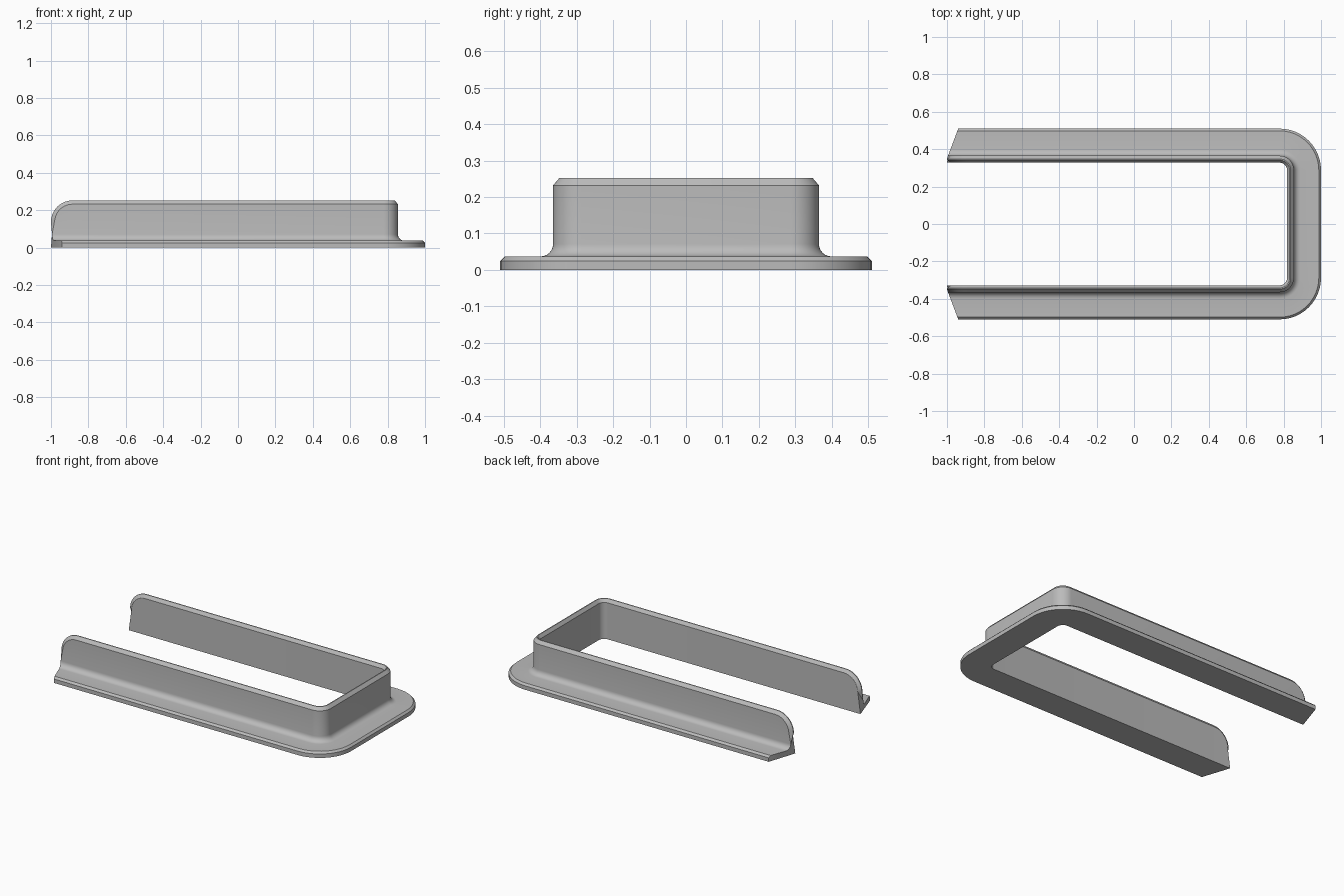
import bpy, bmesh
from math import sin, cos, pi

if "Cube" in bpy.data.objects:
    bpy.data.objects.remove(bpy.data.objects["Cube"])

grey = bpy.data.materials.new("plain grey")
grey.use_nodes = True
colour = (0.5, 0.5, 0.5, 1)
grey.diffuse_color = colour
grey.node_tree.nodes["Principled BSDF"].inputs["Base Color"].default_value = colour

CX, CY = 0.778, 0.288                # centres of the corner arcs
R_IN, R_WALL, R_RIM = 0.04, 0.077, 0.222
TOP, END_R, CH = 0.252, 0.115, 0.02  # wall height, end rounding, chamfer
FLANGE, FIL = 0.037, 0.034           # flange height, fillet radius


def profile(top, side):
    """Cross-section as (radius, height, is_wall_side), from inner foot round."""
    pts = [(R_IN, 0, 0), (R_IN, side, 1), (R_IN + 0.014, top, 0),
           (R_WALL - 0.017, top, 0), (R_WALL, side, 1)]
    for i in range(7):               # fillet between wall and flange
        a = pi / 2 * i / 6
        pts.append((R_WALL + FIL * (1 - cos(a)), FLANGE + FIL * (1 - sin(a)), 0))
    pts += [(R_RIM - 0.012, FLANGE, 0), (R_RIM, 0.025, 0), (R_RIM, 0, 0)]
    return pts


def leg_sections(sign):
    """Sections of the open end of one leg, rounded at the wall's top corner."""
    out = []
    for i in range(11):
        t = pi / 2 * i / 10
        x = -1 + END_R * (1 - cos(t))
        top = TOP - END_R * (1 - sin(t))
        ring = []
        for r, z, side in profile(top, top - CH * sin(t)):
            px = x + CH * cos(t) * side
            # slanted cut across the flange end
            px = max(px, -1 + 0.06 * max(0, r - R_WALL + 0.015) / 0.16)
            ring.append((px, sign * (CY + r), z))
        out.append(ring)
    return out


def corner_sections(sign):
    """Sections round one corner, from the leg to the closed end."""
    out = []
    for i in range(13):
        a = pi / 2 * i / 12
        out.append([(CX + r * sin(a), sign * (CY + r * cos(a)), z)
                    for r, z, _ in profile(TOP, TOP - CH)])
    return out


# Sweep the section along the U: back leg, two corners, front leg
rings = (leg_sections(1) + corner_sections(1)
         + corner_sections(-1)[::-1] + leg_sections(-1)[::-1])
bm = bmesh.new()
loops = [[bm.verts.new(p) for p in ring] for ring in rings]
n = len(loops[0])
for a, b in zip(loops, loops[1:]):
    for i in range(n):
        j = (i + 1) % n
        bm.faces.new((a[i], a[j], b[j], b[i]))
bm.faces.new(loops[0])
bm.faces.new(loops[-1][::-1])
bmesh.ops.remove_doubles(bm, verts=bm.verts, dist=0.0001)
bmesh.ops.triangulate(bm, faces=[f for f in bm.faces if len(f.verts) > 4])
bmesh.ops.recalc_face_normals(bm, faces=bm.faces)

mesh = bpy.data.meshes.new("flanged_u_frame")
bm.to_mesh(mesh)
bm.free()
mesh.materials.append(grey)
frame = bpy.data.objects.new("flanged_u_frame", mesh)
bpy.context.collection.objects.link(frame)
bpy.context.view_layer.objects.active = frame
frame.select_set(True)
bpy.ops.object.shade_smooth_by_angle(angle=pi / 6)
